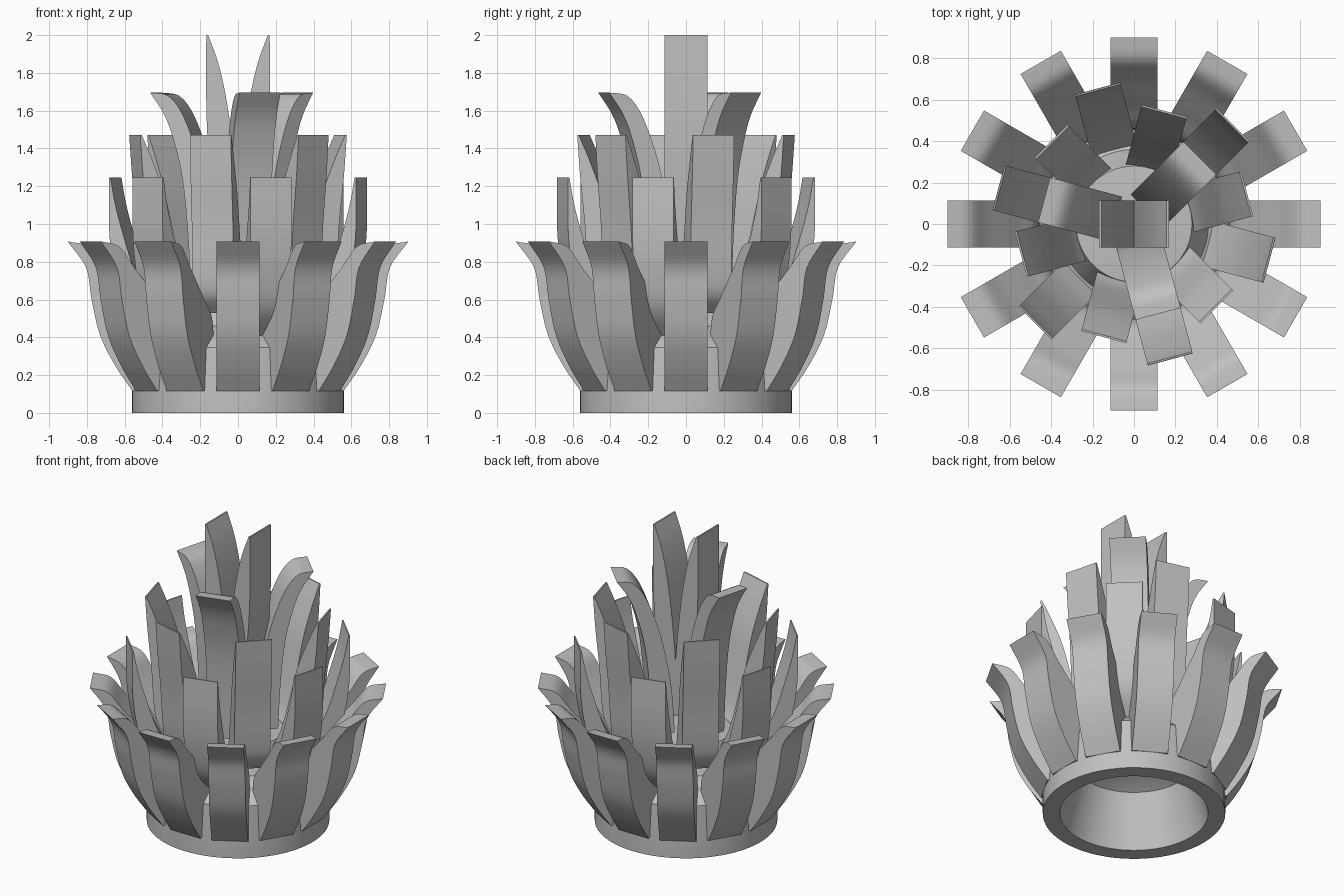
import bpy
import bmesh
from math import radians, cos, sin, pi
from mathutils import Vector

cube = bpy.data.objects.get("Cube")
if cube:
    bpy.data.objects.remove(cube, do_unlink=True)

grey = bpy.data.materials.new("plain grey")
grey.use_nodes = True
tone = (0.53, 0.53, 0.53, 1)
grey.diffuse_color = tone
grey.node_tree.nodes["Principled BSDF"].inputs["Base Color"].default_value = tone

LEAF_WIDTH = 0.225


def smooth_curve(points, steps=5):
    """Pass a soft curve through a few (radius, height) points."""
    pts = [Vector(p) for p in points]
    pts = [2 * pts[0] - pts[1]] + pts + [2 * pts[-1] - pts[-2]]
    out = []
    for a, b, c, d in zip(pts, pts[1:], pts[2:], pts[3:]):
        for i in range(steps):
            t = i / steps
            out.append(0.5 * (2 * b + (c - a) * t + (2 * a - 5 * b + 4 * c - d) * t ** 2
                              + (3 * b - a - 3 * c + d) * t ** 3))
    return out + [pts[-2]]


def finish(name, bm):
    bmesh.ops.recalc_face_normals(bm, faces=bm.faces)
    mesh = bpy.data.meshes.new(name)
    bm.to_mesh(mesh)
    bm.free()
    mesh.materials.append(grey)
    obj = bpy.data.objects.new(name, mesh)
    bpy.context.collection.objects.link(obj)
    bpy.ops.object.select_all(action="DESELECT")
    obj.select_set(True)
    bpy.context.view_layer.objects.active = obj
    bpy.ops.object.shade_smooth_by_angle(angle=radians(30))


def leaf_layer(name, count, start, outer, inner):
    """Thick strips with a curved side outline, set in a circle."""
    outline = smooth_curve(outer) + smooth_curve(inner)[::-1]
    bm = bmesh.new()
    for k in range(count):
        angle = radians(start) + 2 * pi * k / count
        out = Vector((cos(angle), sin(angle), 0))
        side = Vector((-sin(angle), cos(angle), 0)) * LEAF_WIDTH / 2
        rows = [[bm.verts.new(out * p.x + side * s + Vector((0, 0, p.y))) for p in outline]
                for s in (-1, 1)]
        bm.faces.new(rows[0])
        bm.faces.new(rows[1][::-1])
        for i in range(len(outline)):
            bm.faces.new((rows[0][i - 1], rows[0][i], rows[1][i], rows[1][i - 1]))
    finish(name, bm)


# Hollow base: ring, wall, sloped shoulder, closed core
profile = [(0, 0.46), (0.2, 0.44), (0.36, 0.355), (0.455, 0), (0.56, 0), (0.56, 0.117),
           (0.543, 0.345), (0.46, 0.42), (0.36, 0.46), (0.28, 0.62), (0, 0.64)]
bm = bmesh.new()
verts = [bm.verts.new((r, 0, z)) for r, z in profile]
edges = [bm.edges.new(pair) for pair in zip(verts, verts[1:])]
bmesh.ops.spin(bm, geom=verts + edges, cent=(0, 0, 0), axis=(0, 0, 1),
               angle=2 * pi, steps=64, use_duplicate=False)
bmesh.ops.remove_doubles(bm, verts=bm.verts, dist=0.0005)
finish("base", bm)

# Leaves, from the lowest, outermost layer to the top
leaf_layer("outer_leaves", 12, 0,
           [(0.56, 0.117), (0.65, 0.25), (0.73, 0.41), (0.775, 0.6), (0.805, 0.77), (0.902, 0.907)],
           [(0.46, 0.117), (0.46, 0.467), (0.56, 0.61), (0.7, 0.77), (0.79, 0.88), (0.897, 0.907)])

leaf_layer("second_leaves", 6, 45,
           [(0.46, 0.4), (0.59, 0.55), (0.65, 0.75), (0.676, 0.97), (0.677, 1.245)],
           [(0.33, 0.4), (0.44, 0.55), (0.53, 0.73), (0.595, 0.93), (0.642, 1.1), (0.669, 1.245)])

leaf_layer("third_leaves", 6, 15,
           [(0.4, 0.53), (0.48, 0.62), (0.508, 0.75), (0.525, 1.0), (0.55, 1.25), (0.566, 1.47)],
           [(0.23, 0.53), (0.31, 0.68), (0.37, 0.9), (0.43, 1.15), (0.5, 1.34), (0.557, 1.47)])

leaf_layer("fourth_leaves", 3, 45,
           [(0.23, 0.65), (0.245, 0.95), (0.275, 1.24), (0.325, 1.45), (0.375, 1.58), (0.45, 1.695)],
           [(0.09, 0.65), (0.11, 0.95), (0.16, 1.24), (0.22, 1.45), (0.285, 1.6),
            (0.355, 1.68), (0.444, 1.695)])

leaf_layer("top_leaves", 2, 0,
           [(0.1, 0.75), (0.13, 1.1), (0.158, 1.4), (0.168, 1.65), (0.168, 2.0)],
           [(0.0, 0.75), (0.0, 1.1), (0.032, 1.45), (0.067, 1.69), (0.107, 1.86), (0.158, 2.0)])
